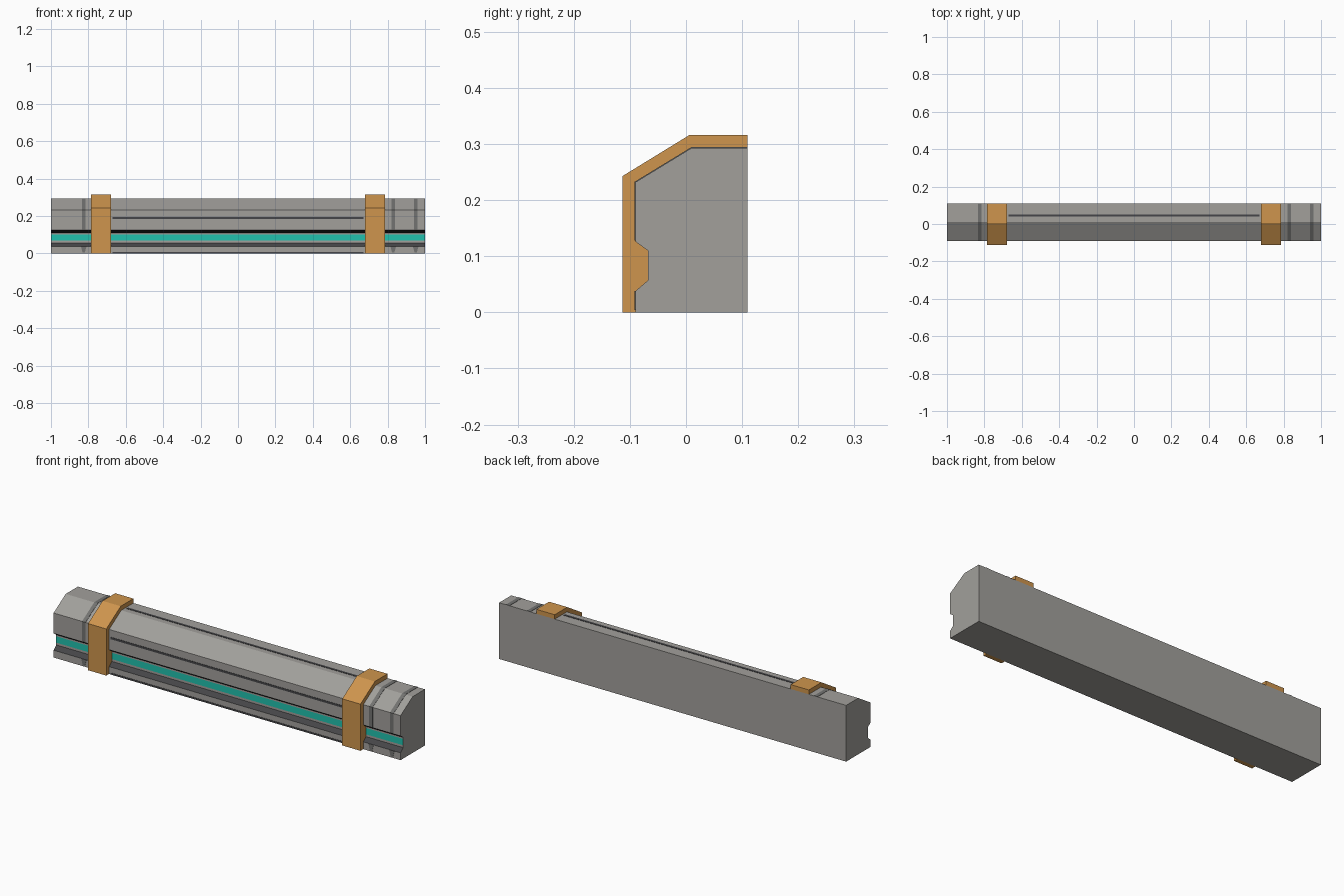
import bpy, bmesh

if "Cube" in bpy.data.objects:
    bpy.data.objects.remove(bpy.data.objects["Cube"])


def material(name, rgb):
    m = bpy.data.materials.new(name)
    m.diffuse_color = (*rgb, 1)
    m.use_nodes = True
    m.node_tree.nodes["Principled BSDF"].inputs["Base Color"].default_value = m.diffuse_color
    return m


GREY = material("warm grey", (0.36, 0.35, 0.33))
MID = material("mid grey", (0.17, 0.17, 0.165))
DARK = material("dark grey", (0.06, 0.06, 0.065))
BLACK = material("near black", (0.012, 0.012, 0.014))
TEAL = material("teal", (0.015, 0.53, 0.42))
ORANGE = material("orange", (0.62, 0.30, 0.075))


def prism(name, profile, x0, x1, mats, rule=None):
    """Extrude a (y, z) profile along x; rule picks a material index per face."""
    bm = bmesh.new()
    a = bm.faces.new([bm.verts.new((x0, y, z)) for y, z in profile])
    ext = bmesh.ops.extrude_face_region(bm, geom=[a])
    verts = [v for v in ext["geom"] if isinstance(v, bmesh.types.BMVert)]
    bmesh.ops.translate(bm, verts=verts, vec=(x1 - x0, 0, 0))
    bmesh.ops.recalc_face_normals(bm, faces=bm.faces)
    if rule:
        for f in bm.faces:
            f.material_index = rule(f)
    me = bpy.data.meshes.new(name)
    bm.to_mesh(me)
    bm.free()
    for m in mats:
        me.materials.append(m)
    ob = bpy.data.objects.new(name, me)
    bpy.context.collection.objects.link(ob)
    return ob


# Wall body with a grooved front; groove faces coloured by height
front = [(-0.09, 0), (-0.09, 0.038), (-0.068, 0.057), (-0.068, 0.069),
         (-0.068, 0.102), (-0.068, 0.11), (-0.09, 0.126)]
upper = [(-0.09, 0.232), (0.01, 0.293), (0.11, 0.293)]


def groove_rule(f):
    c = f.calc_center_median()
    if abs(f.normal.x) > 0.5 or c.y > -0.06 or c.z > 0.125:
        return 0
    if c.z > 0.112:
        return 2
    if 0.069 < c.z < 0.102:
        return 3
    return 1 if 0.039 < c.z < 0.056 else 0


prism("wall_body", front + upper + [(0.11, 0)], -1, 1,
      [GREY, DARK, BLACK, TEAL], groove_rule)

# Orange clamps wrapping the front and top and filling the groove
clamp = [(-0.113, 0), (-0.113, 0.243), (0.006, 0.316), (0.11, 0.316)]
for side, x0 in (("left", -0.785), ("right", 0.68)):
    prism("clamp_" + side, clamp + upper[::-1] + front[::-1], x0, x0 + 0.105, [ORANGE])

# Grey panel bands over the upper front, slope and top
T = 0.0015
band = [(-0.09, 0.128), (-0.09, 0.232), (0.01, 0.293), (0.11, 0.293),
        (0.11, 0.293 + T), (0.0096, 0.293 + T), (-0.09 - T, 0.2328), (-0.09 - T, 0.128)]
for i, x in enumerate((-0.825, 0.83, 0.95)):
    prism(f"panel_band_{i}", band, x - 0.01, x + 0.01, [MID])
    # Tapered foot of the band under the groove
    foot = prism(f"band_foot_{i}", [(-0.09, 0.004), (-0.09, 0.038),
                 (-0.09 - T, 0.038), (-0.09 - T, 0.004)], x - 0.015, x + 0.015, [MID])
    for v in foot.data.vertices:
        if v.co.z < 0.02:
            v.co.x = x + (v.co.x - x) * 0.4

# Dark seam lines between the clamps
for name, z0, z1 in (("front_seam", 0.184, 0.195), ("base_seam", 0.0, 0.009)):
    prism(name, [(-0.09, z0), (-0.09, z1), (-0.09 - T, z1), (-0.09 - T, z0)],
          -0.67, 0.67, [DARK])
prism("top_seam", [(0.039, 0.293), (0.052, 0.293), (0.052, 0.293 + T), (0.039, 0.293 + T)],
      -0.67, 0.67, [DARK])
